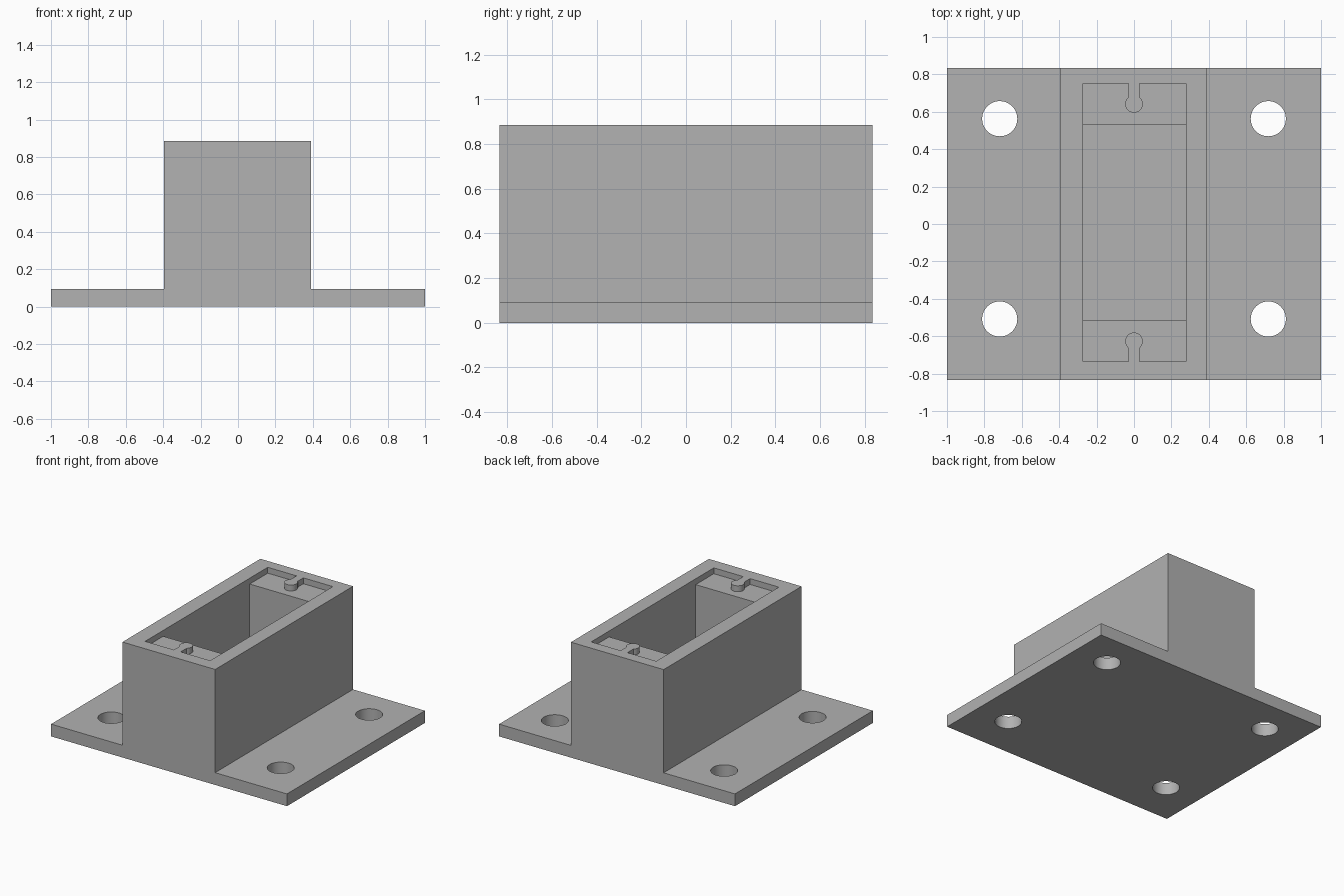
import bpy, bmesh, math
from mathutils import Vector

cube = bpy.data.objects.get("Cube")
if cube:
    bpy.data.objects.remove(cube, do_unlink=True)

GREY = bpy.data.materials.new("plain grey")
GREY.use_nodes = True
GREY.diffuse_color = (0.445, 0.445, 0.445, 1)
GREY.node_tree.nodes["Principled BSDF"].inputs["Base Color"].default_value = GREY.diffuse_color

TOP, PLATE, HALF_Y = 0.885, 0.094, 0.835
LEDGE = TOP - 0.045
LEFT, RIGHT, FRONT, BACK = -0.273, 0.279, -0.735, 0.75


def prism(name, outline, start, end, upright=False):
    """Extrude an outline along z, or along y when it is drawn in xz."""
    bm = bmesh.new()
    place = (lambda a, b, t: (a, t, b)) if upright else (lambda a, b, t: (a, b, t))
    face = bm.faces.new([bm.verts.new(place(a, b, start)) for a, b in outline])
    push = bmesh.ops.extrude_face_region(bm, geom=[face])
    new = [v for v in push["geom"] if isinstance(v, bmesh.types.BMVert)]
    bmesh.ops.translate(bm, verts=new, vec=Vector(place(0, 0, end - start)))
    bmesh.ops.recalc_face_normals(bm, faces=bm.faces)
    mesh = bpy.data.meshes.new(name)
    bm.to_mesh(mesh)
    bm.free()
    mesh.materials.append(GREY)
    obj = bpy.data.objects.new(name, mesh)
    bpy.context.collection.objects.link(obj)
    return obj


def cut(target, cutter):
    mod = target.modifiers.new("cut", "BOOLEAN")
    mod.operation, mod.solver, mod.object = "DIFFERENCE", "EXACT", cutter
    cutter.hide_render = True
    bpy.context.view_layer.objects.active = target
    bpy.ops.object.modifier_apply(modifier=mod.name)
    bpy.data.objects.remove(cutter, do_unlink=True)


def circle(x, y, r, n=48):
    return [(x + r * math.cos(math.tau * i / n), y + r * math.sin(math.tau * i / n))
            for i in range(n)]


def rectangle(x0, x1, y0, y1):
    return [(x0, y0), (x1, y0), (x1, y1), (x0, y1)]


def key_tab(wall, centre, r=0.047, neck=0.029, n=24):
    """Rounded tab outline growing from a wall, listed from -x to +x."""
    d = 1 if centre > wall else -1
    gap = math.asin(neck / r)
    arc = [gap + (math.tau - 2 * gap) * i / n for i in range(n + 1)]
    bulb = [(-r * math.sin(a), centre - d * r * math.cos(a)) for a in arc]
    return [(-neck, wall)] + bulb + [(neck, wall)]


# Housing block and flange share one stepped profile
body = prism("mounting_housing", [
    (-1, 0), (1, 0), (1, PLATE), (0.391, PLATE), (0.391, TOP),
    (-0.395, TOP), (-0.395, PLATE), (-1, PLATE)], -HALF_Y, HALF_Y, upright=True)

# Deep well
cut(body, prism("well_cutter", rectangle(LEFT, RIGHT, -0.516, 0.532), PLATE, TOP + 0.1))

# Shallow recess with a keyhole tab at each end
recess = ([(LEFT, FRONT)] + key_tab(FRONT, -0.627) + [(RIGHT, FRONT), (RIGHT, BACK)]
          + key_tab(BACK, 0.642)[::-1] + [(LEFT, BACK)])
cut(body, prism("recess_cutter", recess, LEDGE, TOP + 0.1))

# Bolt holes through the flange
for x in (-0.718, 0.718):
    for y in (-0.508, 0.563):
        cut(body, prism("bolt_hole_cutter", circle(x, y, 0.094), -0.1, PLATE + 0.1))

bpy.ops.object.select_all(action="DESELECT")
body.select_set(True)
bpy.context.view_layer.objects.active = body
bpy.ops.object.shade_smooth_by_angle(angle=math.radians(30))
